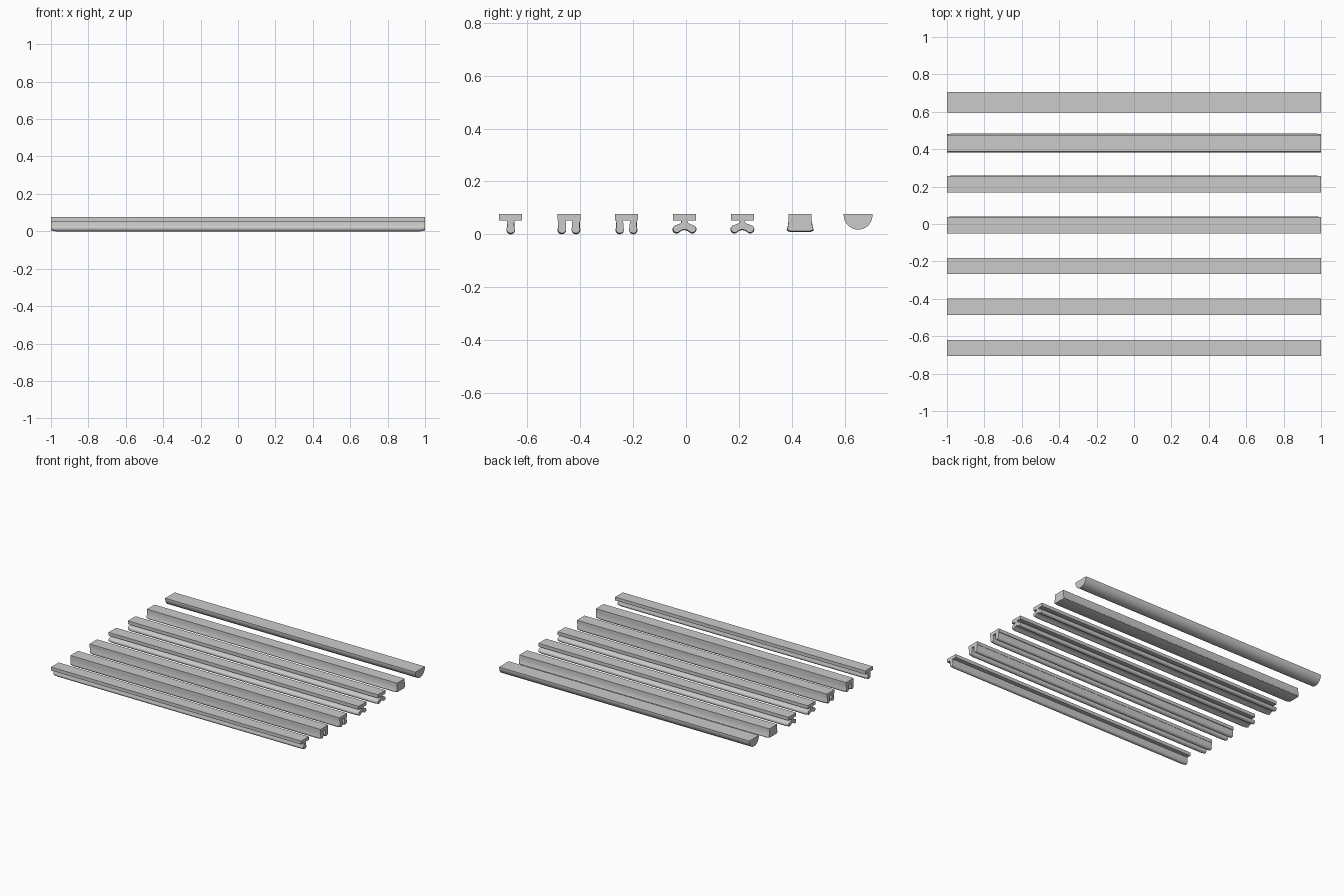
import bpy, bmesh
from math import cos, sin, radians

if "Cube" in bpy.data.objects:
    bpy.data.objects.remove(bpy.data.objects["Cube"])

TOP, PLATE, HALF = 0.077, 0.053, 0.0435   # plate top, plate underside, half width


def arc(cy, cz, r, a0, a1, n=10):
    return [(cy + r * cos(radians(a0 + (a1 - a0) * i / n)),
             cz + r * sin(radians(a0 + (a1 - a0) * i / n))) for i in range(n + 1)]


def extrude(name, half, y0, tapered=True):
    """Mirror a half cross-section and run it along x, easing the lower part in at the ends."""
    full = half + [(-y, z) for y, z in reversed(half) if abs(y) > 1e-5]
    stations = [(-1, 1), (-0.975, 0), (0.975, 0), (1, 1)] if tapered else [(-1, 0), (1, 0)]
    bm = bmesh.new()
    rings = []
    for x, end in stations:
        ring = []
        for y, z in full:
            if end and z < PLATE - 0.001:
                y, z = y * 0.96, PLATE - (PLATE - z) * 0.92
            ring.append(bm.verts.new((x, y + y0, z)))
        rings.append(ring)
    n = len(full)
    for a, b in zip(rings, rings[1:]):
        for i in range(n):
            j = (i + 1) % n
            bm.faces.new((a[i], a[j], b[j], b[i]))
    caps = [bm.faces.new(rings[0]), bm.faces.new(rings[-1])]
    bmesh.ops.recalc_face_normals(bm, faces=bm.faces)
    bmesh.ops.triangulate(bm, faces=caps)
    me = bpy.data.meshes.new(name)
    bm.to_mesh(me)
    bm.free()
    ob = bpy.data.objects.new(name, me)
    bpy.context.collection.objects.link(ob)
    bpy.context.view_layer.objects.active = ob
    ob.select_set(True)
    bpy.ops.object.shade_smooth_by_angle(angle=radians(35))
    ob.select_set(False)


plate = [(HALF, TOP), (HALF, PLATE)]


def two_legs(c, s, r):
    # plate with a pair of bulb-ended legs
    return plate + [(c + s, PLATE)] + arc(c, r, r, 25, -205, 14) + [(c - s, PLATE)]


def winged(neck):
    # plate with a pinched neck and two drooping lobes
    return (plate + [(0.015, PLATE), (neck, 0.049), (neck, 0.044), (0.019, 0.039)]
            + arc(0.030, 0.0185, 0.0155, 85, -120, 12) + [(0.012, 0.013), (0, 0.016)])


# single bulb strip
extrude("single_bulb_strip",
        plate + [(0.0135, PLATE)] + arc(0, 0.0165, 0.0165, 35, -90), -0.663)

# double leg strips
extrude("wide_leg_strip", two_legs(0.0268, 0.0148, 0.0165), -0.443)
extrude("narrow_leg_strip", two_legs(0.0258, 0.0125, 0.016), -0.225)

# winged strips
extrude("winged_strip", winged(0.012), -0.006)
extrude("slim_winged_strip", winged(0.010), 0.213)

# flared block strip
extrude("flared_strip",
        [(HALF, TOP), (HALF, 0.055), (0.048, 0.026), (0.051, 0.019),
         (0.0495, 0.012), (0.043, 0.011), (0.036, 0.008), (0, 0.008)], 0.432)

# half round strip
extrude("half_round_strip", [(0.0545, TOP)] + arc(0, 0.0725, 0.0545, 0, -90, 14), 0.651, False)
